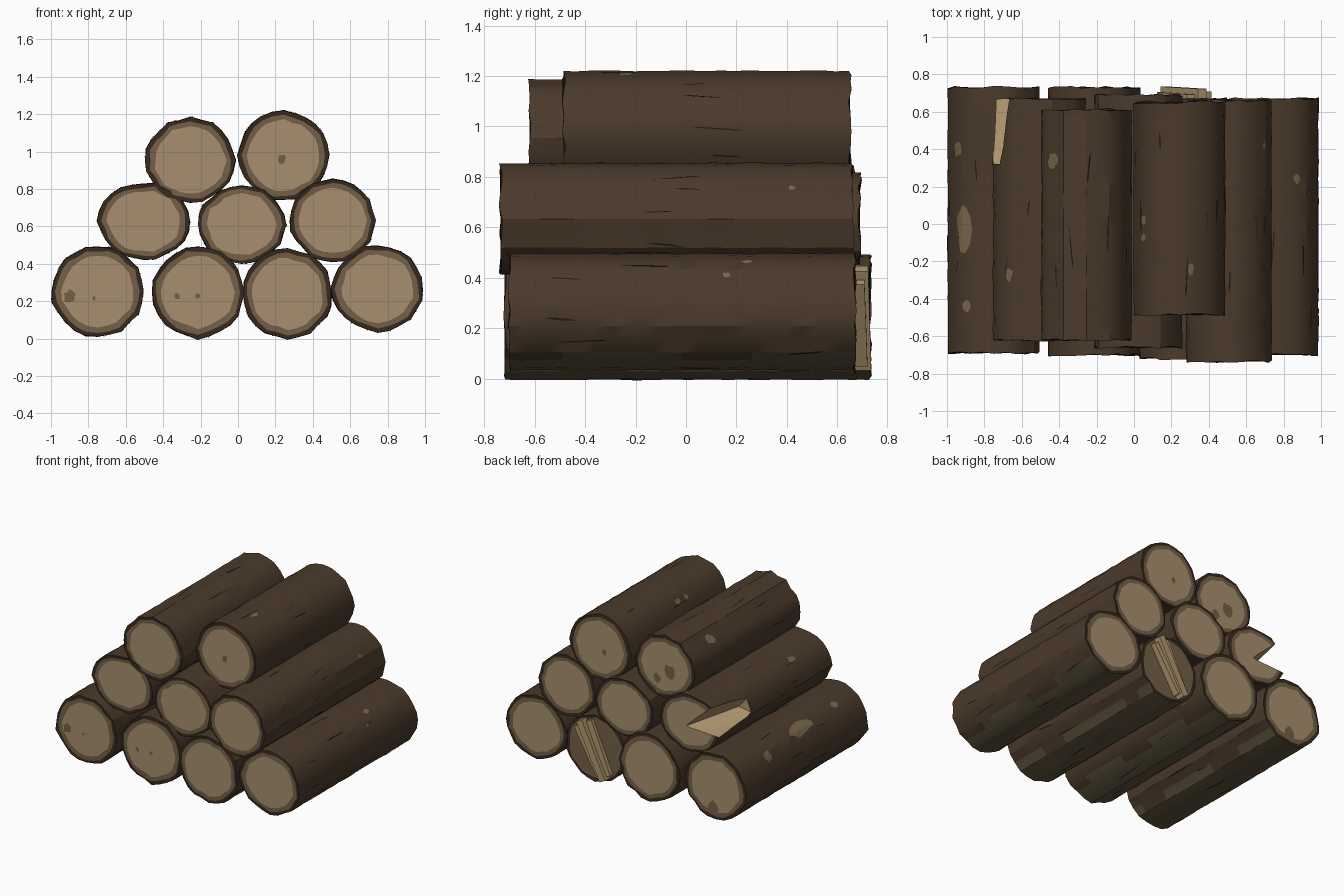
import bpy, bmesh, math, random
from mathutils import Vector, Matrix
from mathutils.bvhtree import BVHTree

random.seed(7)
if "Cube" in bpy.data.objects:
    bpy.data.objects.remove(bpy.data.objects["Cube"], do_unlink=True)


def material(name, *srgb):
    lin = [((c / 255 + 0.055) / 1.055) ** 2.4 for c in srgb] + [1.0]
    m = bpy.data.materials.new(name)
    m.use_nodes = True
    m.diffuse_color = lin
    node = m.node_tree.nodes["Principled BSDF"]
    node.inputs["Base Color"].default_value = lin
    node.inputs["Roughness"].default_value = 0.9
    return m


MATS = [material("bark brown", 75, 58, 43), material("sapwood brown", 116, 96, 70),
        material("heartwood tan", 167, 143, 110), material("damp olive", 92, 82, 60),
        material("split wood", 176, 149, 110), material("crack dark", 35, 26, 20),
        material("worn bark", 120, 102, 76), material("bark rim", 54, 41, 31)]
BARK, SAP, HEART, OLIVE, SPLIT, CRACK, WORN, RIM = range(len(MATS))
SIDES, RINGS = 24, 20


def finish(bm, name):
    mesh = bpy.data.meshes.new(name)
    bm.to_mesh(mesh)
    bm.free()
    ob = bpy.data.objects.new(name, mesh)
    bpy.context.collection.objects.link(ob)
    for m in MATS:
        mesh.materials.append(m)
    return ob


def activate(ob):
    bpy.ops.object.select_all(action='DESELECT')
    ob.select_set(True)
    bpy.context.view_layer.objects.active = ob


# One log: rings swept along y, with heartwood, sapwood and bark rims at both ends
def make_log(name, cx, cz, rx, rz, y0, y1):
    bm = bmesh.new()
    wobble = [random.uniform(0.955, 1.02) for _ in range(SIDES)]
    heart = [(y0, 0.79, HEART), (y0, 0.91, SAP)]
    body = [(y0 + (y1 - y0) * i / RINGS, 1.0, BARK if i else RIM) for i in range(RINGS + 1)]
    tail = [(y1, 0.91, RIM), (y1, 0.79, SAP)]
    rings = []
    for y, s, mat in heart + body + tail:
        ring = []
        for k in range(SIDES):
            a = math.tau * k / SIDES
            on_bark = s == 1.0
            r = s * wobble[k] + random.uniform(-1, 1) * (0.01 if on_bark else 0.022)
            dy = random.uniform(-0.008, 0.008) if on_bark else 0
            ring.append(bm.verts.new((cx + rx * r * math.cos(a), y + dy, cz + rz * r * math.sin(a))))
        rings.append((ring, mat))
    for (ra, _), (rb, mat) in zip(rings, rings[1:]):
        for k in range(SIDES):
            n = (k + 1) % SIDES
            bm.faces.new((ra[k], ra[n], rb[n], rb[k])).material_index = mat
    # the splintered end of the third bottom log has no clean heartwood
    back = SAP if name == "bottom_log_3" else HEART
    for ring, mat in ((rings[0][0], HEART), (rings[-1][0], back)):
        bm.faces.new(ring).material_index = mat
    bmesh.ops.recalc_face_normals(bm, faces=bm.faces)
    # damp underside with a ragged edge on the logs that touch the ground
    if name.startswith("bottom"):
        for f in bm.faces:
            c = f.calc_center_median()
            edge = -0.74 + 0.09 * math.sin(9 * c.y + 5 * cx) + random.uniform(-0.05, 0.05)
            if f.material_index == BARK and (c.z - cz) / rz < edge:
                f.material_index = OLIVE
    tree = BVHTree.FromBMesh(bm)
    return finish(bm, name), tree


# name: centre x, centre z, radius x, radius z, front y, back y
LOGS = {
    "bottom_log_1": (-0.75, 0.255, 0.25, 0.245, -0.69, 0.73),
    "bottom_log_2": (-0.215, 0.247, 0.248, 0.247, -0.70, 0.73),
    "bottom_log_3": (0.265, 0.24, 0.24, 0.24, -0.72, 0.67),
    "bottom_log_4": (0.748, 0.267, 0.248, 0.232, -0.70, 0.67),
    "middle_log_1": (-0.503, 0.628, 0.247, 0.208, -0.62, 0.67),
    "middle_log_2": (0.02, 0.61, 0.237, 0.21, -0.66, 0.69),
    "middle_log_3": (0.505, 0.632, 0.228, 0.222, -0.735, 0.66),
    "top_log_1": (-0.255, 0.955, 0.24, 0.227, -0.62, 0.61),
    "top_log_2": (0.245, 0.98, 0.245, 0.24, -0.485, 0.65),
}
objects, trees = {}, {}
for name, spec in LOGS.items():
    objects[name], trees[name] = make_log(name, *spec)

# Split notch in the back of the first middle log
cx, cz = LOGS["middle_log_1"][:2]
bm = bmesh.new()
for x, y, z in ((0.07, 0.75, -0.04), (-0.32, 0.75, -0.06), (-0.24, 0.75, 0.24), (-0.34, 0.75, 0.25),
                (-0.15, 0.32, 0.03), (-0.32, 0.32, 0.0), (-0.27, 0.32, 0.17)):
    bm.verts.new((cx + x, y, cz + z))
bmesh.ops.convex_hull(bm, input=bm.verts)
bmesh.ops.recalc_face_normals(bm, faces=bm.faces)
for f in bm.faces:
    f.material_index = SPLIT
cutter = finish(bm, "notch_cutter")
cutter.hide_render = True
notched = objects["middle_log_1"]
activate(notched)
mod = notched.modifiers.new("notch", 'BOOLEAN')
mod.operation, mod.solver, mod.object = 'DIFFERENCE', 'EXACT', cutter
bpy.ops.object.modifier_apply(modifier=mod.name)
bpy.data.objects.remove(cutter, do_unlink=True)

for ob in objects.values():
    activate(ob)
    bpy.ops.object.shade_smooth_by_angle(angle=math.radians(28))

# Splintered slats standing out of the back of the third bottom log
cx, cz = LOGS["bottom_log_3"][:2]
bm = bmesh.new()
for off, width, half, back, lean in ((-0.045, 0.045, 0.2, 0.705, 24), (0.0, 0.05, 0.22, 0.735, 27),
                                     (0.042, 0.035, 0.19, 0.72, 31)):
    turn = Matrix.Rotation(math.radians(lean), 4, 'Y')
    place = (Matrix.Translation((cx, (0.6 + back) / 2, cz)) @ turn @ Matrix.Translation((off, 0, 0))
             @ Matrix.Diagonal((width, back - 0.6, half * 2, 1)))
    new = bmesh.ops.create_cube(bm, size=1, matrix=place)["verts"]
    for v in new:
        if v.co.y > 0.65 and v.co.z > cz:
            v.co.y -= 0.012
for f in bm.faces:
    f.material_index = SPLIT
finish(bm, "splintered_slats")


# Thin irregular plate laid on a log surface, seen along direction n
def stamp(bm, tree, point, n, u, length, width, mat, points=11):
    v = n.cross(u)

    def hit(a, b):
        start = point + u * a + v * b + n * 0.6
        loc = tree.ray_cast(start, -n)[0]
        return loc and loc + n * 0.004
    rim = []
    for i in range(points):
        t, s = math.tau * i / points, random.uniform(0.75, 1.2)
        rim.append(hit(length * s * math.cos(t), width * s * math.sin(t)))
    mid = hit(0, 0)
    if mid is None or None in rim:
        return
    verts = [bm.verts.new(p) for p in rim]
    centre = bm.verts.new(mid)
    for i in range(points):
        bm.faces.new((centre, verts[i], verts[(i + 1) % points])).material_index = mat


def stamp_bark(bm, name, degrees, y, length, width, mat, points=11, skew=0.0):
    x, z = LOGS[name][:2]
    a = math.radians(degrees)
    n = Vector((math.cos(a), 0, math.sin(a)))
    u = Matrix.Rotation(skew, 3, n) @ Vector((0, 1, 0))
    stamp(bm, trees[name], Vector((x, y, z)), n, u, length, width, mat, points)


# Worn patches on the bark: log, angle around it, y, half length, half width
bm = bmesh.new()
for patch in (("bottom_log_1", 143, 0.4, 0.04, 0.04), ("bottom_log_1", 133, -0.02, 0.12, 0.05),
              ("bottom_log_1", 127, -0.44, 0.035, 0.022), ("top_log_1", 141, 0.34, 0.045, 0.035),
              ("top_log_2", 143, 0.02, 0.03, 0.02), ("top_log_2", 143, -0.07, 0.02, 0.02),
              ("top_log_2", 75, -0.24, 0.035, 0.015), ("middle_log_1", 137, -0.27, 0.035, 0.025),
              ("bottom_log_4", 58, 0.24, 0.025, 0.02), ("bottom_log_4", 37, 0.16, 0.015, 0.012),
              ("middle_log_3", 33, 0.42, 0.015, 0.012), ("bottom_log_1", 205, 0.5, 0.025, 0.02)):
    stamp_bark(bm, *patch, WORN)
finish(bm, "worn_patches")

# Narrow dark cracks running along every log
bm = bmesh.new()
for name, spec in LOGS.items():
    for i in range(13):
        y = random.uniform(spec[4] + 0.2, spec[5] - 0.2)
        if name == "middle_log_1" and y > 0.12:
            continue
        stamp_bark(bm, name, i * 28 + random.uniform(-9, 9), y, random.uniform(0.04, 0.15),
                   random.uniform(0.002, 0.006), CRACK, 6, random.uniform(-0.12, 0.12))
finish(bm, "bark_cracks")

# Knots on the cut ends: log, facing y, offset x, offset z, size
bm = bmesh.new()
for name, side, dx, dz, size in (("bottom_log_1", -1, -0.15, -0.03, 0.03), ("bottom_log_1", -1, -0.02, -0.04, 0.01),
                                 ("bottom_log_2", -1, 0, -0.02, 0.012), ("bottom_log_2", -1, -0.11, -0.02, 0.014),
                                 ("top_log_2", -1, -0.01, -0.02, 0.02), ("top_log_2", 1, -0.04, -0.03, 0.02),
                                 ("top_log_1", 1, -0.04, -0.03, 0.045), ("top_log_1", 1, 0.06, -0.1, 0.03),
                                 ("bottom_log_1", 1, 0.02, -0.16, 0.04)):
    x, z = LOGS[name][:2]
    stamp(bm, trees[name], Vector((x + dx, side * 0.6, z + dz)), Vector((0, side, 0)),
          Vector((0, 0, 1)), size * 1.2, size, SAP)
finish(bm, "end_knots")
